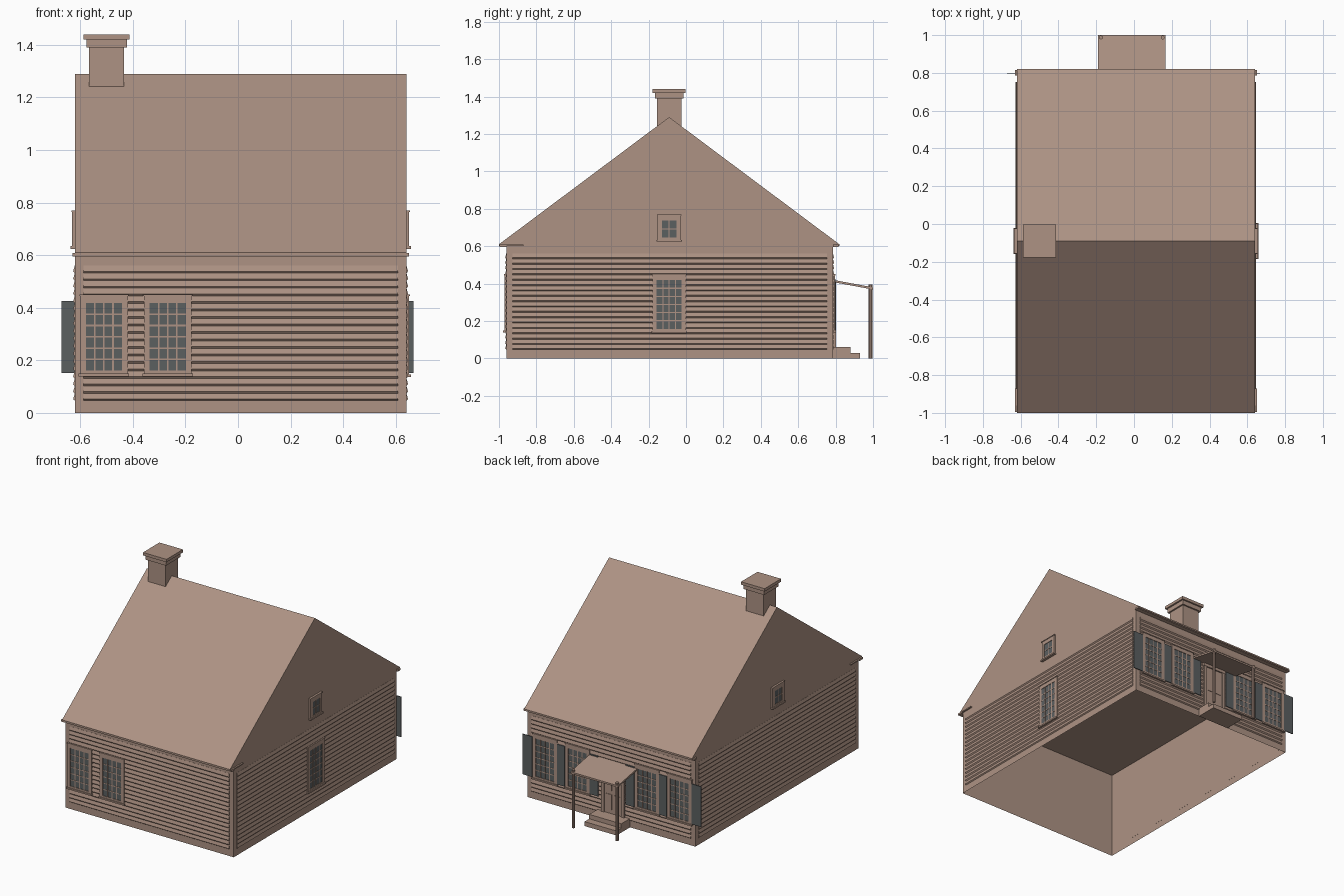
import bpy, bmesh
from mathutils import Vector

cube = bpy.data.objects.get("Cube")
if cube:
    bpy.data.objects.remove(cube, do_unlink=True)


def material(name, rgb):
    m = bpy.data.materials.new(name)
    m.use_nodes = True
    m.diffuse_color = (*rgb, 1)
    m.node_tree.nodes["Principled BSDF"].inputs["Base Color"].default_value = (*rgb, 1)
    return m


MATS = [material("warm_brown", (0.42, 0.29, 0.23)),
        material("slate_grey", (0.105, 0.115, 0.118))]
BROWN, SLATE = 0, 1

# House extents
X0, X1, Y0, Y1 = -0.62, 0.64, -0.96, 0.785
EAVE, RIDGE_Y, RIDGE_Z = 0.61, -0.09, 1.29


class Part:
    """Collects boxes and extruded profiles in a wall's own frame:
    along the wall (u), outward (n) and up (z)."""

    def __init__(self, name, origin=(0, 0), u=(1, 0), n=(0, 1)):
        self.name, self.bm = name, bmesh.new()
        self.o, self.u, self.n = (Vector((*v, 0)) for v in (origin, u, n))

    def place(self, u, n, z):
        return self.o + self.u * u + self.n * n + Vector((0, 0, z))

    def prism(self, profile, u0, u1, mat=BROWN):
        """Extrude an (n, z) profile from u0 to u1."""
        ends = [[self.bm.verts.new(self.place(u, n, z)) for n, z in profile] for u in (u0, u1)]
        faces = [self.bm.faces.new(e) for e in ends]
        for i in range(len(profile)):
            j = (i + 1) % len(profile)
            faces.append(self.bm.faces.new((ends[0][i], ends[0][j], ends[1][j], ends[1][i])))
        for f in faces:
            f.material_index = mat
        return faces

    def box(self, u0, u1, n0, n1, z0, z1, mat=BROWN):
        return self.prism([(n0, z0), (n1, z0), (n1, z1), (n0, z1)], u0, u1, mat)

    def finish(self):
        bmesh.ops.recalc_face_normals(self.bm, faces=self.bm.faces)
        mesh = bpy.data.meshes.new(self.name)
        self.bm.to_mesh(mesh)
        self.bm.free()
        for m in MATS:
            mesh.materials.append(m)
        ob = bpy.data.objects.new(self.name, mesh)
        bpy.context.collection.objects.link(ob)


WALLS = {
    "front": dict(origin=(0, Y0), u=(1, 0), n=(0, -1)),
    "back": dict(origin=(0, Y1), u=(1, 0), n=(0, 1)),
    "left": dict(origin=(X1, 0), u=(0, 1), n=(1, 0)),
    "right": dict(origin=(X0, 0), u=(0, 1), n=(-1, 0)),
}

# Hollow walls, open underneath
p = Part("house_walls")
faces = p.box(X0, X1, Y0, Y1, 0, 0.6)
p.bm.faces.remove(min(faces, key=lambda f: f.calc_center_median().z))
p.finish()

# Gabled roof block
p = Part("roof")
p.prism([(-1.0, 0.6), (-1.0, EAVE), (RIDGE_Y, RIDGE_Z), (0.82, EAVE), (0.82, 0.6)], X0, X1)
p.finish()

# Eave cornices with short returns on the gable ends
for side, depth in (("front", 0.036), ("back", 0.03)):
    p = Part(side + "_cornice", **WALLS[side])
    p.box(X0 - 0.01, X1 + 0.01, 0, depth, 0.595, 0.608)
    if side == "front":
        for a, b in ((X0 - 0.01, X0), (X1, X1 + 0.01)):
            p.box(a, b, -0.09, 0, 0.6, 0.608)
    p.finish()

# Clapboard siding: a saw-tooth profile run along each wall
BOARDS, LOW, HIGH = 18, 0.045, 0.56
step = (HIGH - LOW) / BOARDS
teeth = [(-0.002, LOW)]
for i in range(BOARDS):
    z = LOW + i * step
    teeth += [(0.007, z + 0.007), (0.001, z + step)]
teeth.append((-0.002, HIGH))
for side, frame in WALLS.items():
    p = Part(side + "_siding", **frame)
    lo, hi = (X0, X1) if side in ("front", "back") else (Y0, Y1)
    p.prism(teeth, lo + 0.032, hi - 0.032)
    p.finish()


def window(name, side, centre, width, z0, z1, cols, rows, rim, sill=0.005):
    """Framed window with glazing bars, a sill and a head moulding."""
    p = Part(name, **WALLS[side])
    a, b = centre - width / 2, centre + width / 2
    ga, gb, gz0, gz1 = a + rim, b - rim, z0 + 0.018, z1 - 0.032
    p.box(ga, gb, 0, 0.0075, gz0, gz1, SLATE)
    for box in ((a, ga, z0, z1), (gb, b, z0, z1), (ga, gb, z0, gz0), (ga, gb, gz1, z1)):
        p.box(box[0], box[1], 0, 0.011, box[2], box[3])
    bar = 0.003
    for i in range(1, cols):
        u = ga + (gb - ga) * i / cols
        p.box(u - bar, u + bar, 0, 0.0095, gz0, gz1)
    for i in range(1, rows):
        z = gz0 + (gz1 - gz0) * i / rows
        p.box(ga, gb, 0, 0.009, z - bar, z + bar)
    p.box(a - sill, b + sill, 0, 0.018, z0 - 0.004, z0 + 0.006)
    p.box(a - sill / 2, b + sill / 2, 0, 0.014, z1 - 0.006, z1)
    p.finish()


# Main windows
for label, c in (("outer", -0.51), ("inner", -0.267)):
    window("front_window_" + label, "front", c, 0.182, 0.143, 0.45, 4, 6, 0.022)
for i, c in enumerate((-0.507, -0.262, 0.258, 0.503)):
    window(f"back_window_{i + 1}", "back", c, 0.182, 0.143, 0.45, 4, 6, 0.022)
window("left_window", "left", -0.09, 0.178, 0.14, 0.45, 4, 6, 0.022)

# Attic windows
for side in ("left", "right"):
    window(side + "_attic_window", side, -0.09, 0.125, 0.628, 0.77, 2, 2, 0.024)

# Shutters beside the back windows
p = Part("shutters", **WALLS["back"])
for s in (-1, 1):
    for inner, outer in ((0.104, 0.168), (0.354, 0.412), (0.597, 0.67)):
        ends = sorted((s * inner - 0.002, s * outer - 0.002))
        p.box(*ends, 0.008, 0.013, 0.152, 0.425, SLATE)
p.finish()

# Back door with raised panels
p = Part("back_door", **WALLS["back"])
DOOR = -0.01
p.box(DOOR - 0.065, DOOR + 0.065, 0, 0.009, 0.06, 0.385)
for s in (-1, 1):
    ends = sorted((DOOR + s * 0.065, DOOR + s * 0.085))
    p.box(*ends, 0, 0.016, 0.06, 0.4)
    ends = sorted((DOOR + s * 0.01, DOOR + s * 0.052))
    for z0, z1 in ((0.085, 0.19), (0.215, 0.36)):
        p.box(*ends, 0, 0.012, z0, z1)
p.box(DOOR - 0.09, DOOR + 0.09, 0, 0.018, 0.385, 0.41)
p.finish()

# Porch: sloping canopy, two round posts and two steps
p = Part("porch_roof")
p.prism([(Y1, 0.408), (1.0, 0.368), (1.0, 0.38), (Y1, 0.42)], -0.19, 0.167)
p.finish()
for name, x in (("left_porch_post", 0.152), ("right_porch_post", -0.175)):
    bpy.ops.mesh.primitive_cylinder_add(vertices=10, radius=0.0105, depth=0.395,
                                        location=(x, 0.9875, 0.1975))
    post = bpy.context.object
    post.name = name
    for m in MATS:
        post.data.materials.append(m)
    bpy.ops.object.shade_smooth_by_angle()
p = Part("porch_steps")
p.box(-0.13, 0.11, Y1, 0.88, 0, 0.06)
p.box(-0.13, 0.11, 0.88, 0.93, 0, 0.03)
p.finish()

# Chimney with a stepped cap
p = Part("chimney")
for half, z0, z1 in ((0.066, 1.18, 1.39), (0.077, 1.39, 1.42), (0.088, 1.42, 1.44)):
    p.box(-0.5 - half, -0.5 + half, -0.09 - half, -0.09 + half, z0, z1)
p.finish()
